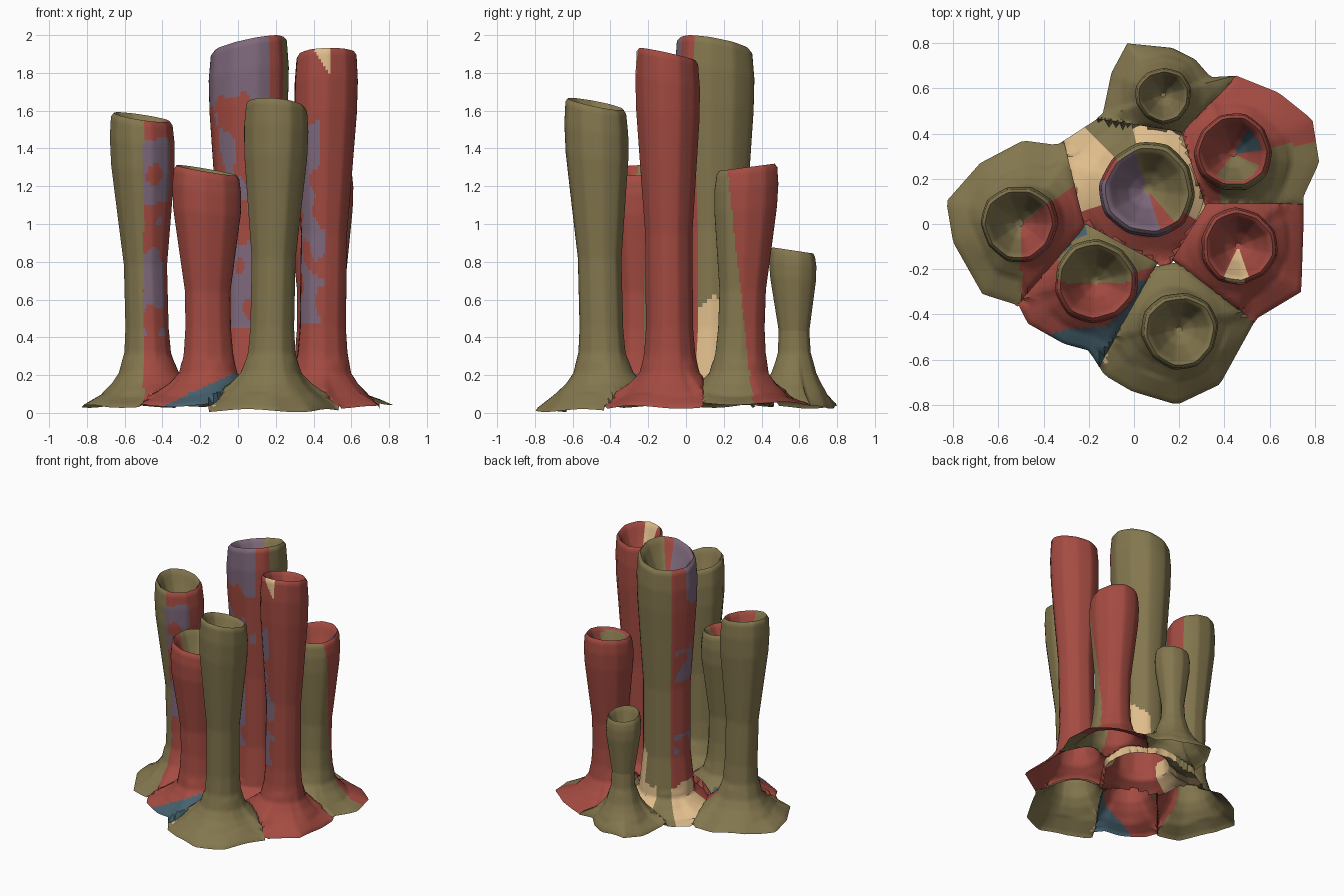
import bpy, bmesh, math
from mathutils import Vector, noise, geometry

if "Cube" in bpy.data.objects:
    bpy.data.objects.remove(bpy.data.objects["Cube"])

OLIVE, RED, TAN, PURPLE, TEAL = range(5)


def material(name, rgb):
    m = bpy.data.materials.new(name)
    m.diffuse_color = (*rgb, 1)
    m.use_nodes = True
    m.node_tree.nodes["Principled BSDF"].inputs["Base Color"].default_value = m.diffuse_color
    return m


MATS = [material("olive", (.23, .185, .077)), material("brick_red", (.37, .07, .053)),
        material("sand", (.74, .51, .26)), material("dusty_purple", (.21, .14, .20)),
        material("slate_teal", (.06, .12, .155))]

# Outline of the spread feet, seen from above
OUTLINE = [Vector(p) for p in (
    (-.83, .1), (-.68, .27), (-.49, .37), (-.34, .35), (-.14, .48), (-.1, .67), (-.03, .8), (.17, .78),
    (.27, .73), (.34, .65), (.44, .66), (.64, .58), (.79, .46), (.82, .27), (.75, .12), (.75, 0), (.74, -.3),
    (.54, -.42), (.38, -.71), (.19, -.8), (-.01, -.74), (-.13, -.67), (-.2, -.56), (-.31, -.53),
    (-.47, -.44), (-.51, -.36), (-.67, -.31), (-.8, -.08))]


def reach(c, a, cap):
    """Distance from a foot centre to the outline in one direction."""
    end = c + Vector((math.cos(a), math.sin(a))) * cap
    hits = [geometry.intersect_line_line_2d(c, end, p, q) for p, q in zip(OUTLINE, OUTLINE[1:] + OUTLINE[:1])]
    return min([(h - c).length for h in hits if h] + [cap])


def within(a, lo, hi):
    return (a - lo) % 360 < hi - lo


# Colour rules: a = angle about tube, p = position, inside = cup, n = noise
def left_rule(a, p, inside, n):
    if p.x < -.5 or p.y > .75 * (p.x + .5):
        return OLIVE
    low, high = abs(p.z - .6) < .2, abs(p.z - 1.28) < .17
    if not inside and within(a, -105, -25) and .4 < p.z < 1.46 and n > (-.2 if low or high else .1):
        return PURPLE
    return RED


def front_left_rule(a, p, inside, n):
    if inside:
        return RED if p.y < -.26 else OLIVE
    if p.y < -.25 and p.z < .22 + .47 * p.x:
        return TEAL
    if p.z < .16 and within(a, 105, 138):
        return TEAL
    return RED if within(a, -205 if p.z < .3 else -185, 12) else OLIVE


def centre_rule(a, p, inside, n):
    if inside:
        return PURPLE if within(a, 110, 290) else RED if within(a, 290, 310) else OLIVE
    stripe = within(a, 103, 133)
    if not stripe and p.z < .25 + .05 * n and within(a, 60, 200):
        return TAN
    if p.z < .62 - .002 * abs(a) and within(a, -33, 70):
        return TAN
    if within(a, -33, 133):
        return OLIVE
    if within(a, 165, 302) and p.z + .15 * n > 1.64:
        return PURPLE
    if .45 < p.z < 1.25 and n > -.12 and within(a, 232, 275):
        return PURPLE
    if within(a, 145, 225) and n > -.05 and (abs(p.z - 1.15) < .12 or abs(p.z - .55) < .08):
        return PURPLE
    return PURPLE if 1.25 < p.z < 1.6 and n > .28 and a < -60 else RED


def front_rule(a, p, inside, n):
    return TAN if p.x < -.12 and p.z < .13 and p.y > -.61 else OLIVE


def right_rule(a, p, inside, n):
    if inside:
        return TAN if within(a, -115, -72) else RED
    if p.y < -.15 and p.z > 1.8 and .4 + .6 * (1.93 - p.z) < p.x < .49:
        return TAN
    edge = .46 if p.z < 1.05 else .43
    if .48 < p.z < 1.55 and p.y < -.08 and p.x < edge and n > (-.18 if .33 < p.x < .42 else .05):
        return PURPLE
    return RED


def back_right_rule(a, p, inside, n):
    if inside:
        if within(a, 5, 60) and p.z < 1.26:
            return TEAL
        return OLIVE if within(a, -125, -25) and p.z < 1.26 else RED
    return OLIVE if p.x > .38 and p.y < .36 - .11 * p.z else RED


def back_rule(a, p, inside, n):
    return OLIVE


# name, base centre, top centre, height, top radius, waist, foot radius, rim slope, foot z, rule
TUBES = [
    ("left_tube", (-.47, .02), (-.51, .0), 1.565, .17, .113, .365, (-.15, .1), .035, left_rule),
    ("front_left_tube", (-.155, -.25), (-.17, -.255), 1.285, .185, .122, .35, (-.17, .05), .04, front_left_rule),
    ("centre_tube", (.06, .15), (.06, .15), 1.95, .212, .165, .49, (.2, -.17), .04, centre_rule),
    ("front_tube", (.172, -.435), (.205, -.475), 1.635, .17, .116, .36, (-.1, -.2), .012, front_rule),
    ("right_tube", (.44, -.085), (.465, -.1), 1.9, .17, .124, .36, (.05, -.22), .03, right_rule),
    ("back_right_tube", (.44, .275), (.44, .32), 1.3, .172, .125, .385, (.0, .13), .05, back_right_rule),
    ("back_tube", (.13, .58), (.13, .567), .86, .124, .08, .27, (.0, -.15), .03, back_rule),
]
COLS = 80


def profile(h, r, w, foot, z0):
    """Radius and height from flared foot up to the lip and down into the cup."""
    f = min(foot, .36)
    outer = [(foot, z0), (.97 * f, z0 + .015), (.72 * f, .095), (.54 * f, .155), (max(.43 * f, w * 1.15), .21),
             (w * 1.08, .32), (w, .45), (w, .5 * h), (w + .4 * (r - w), .64 * h), (r * .98, .83 * h),
             (r, .92 * h), (r * .95, h - .02), (r * .87, h)]
    cup = [(r * .78, h - .02), (r * .62, h - .09), (r * .38, h - .18), (r * .08, h - .24)]
    pts, flags = [outer[0]], []
    for k, (a, b) in enumerate(zip(outer + cup, (outer + cup)[1:])):
        steps = max(1, math.ceil(math.dist(a, b) / .022))
        for s in range(1, steps + 1):
            t = s / steps
            pts.append((a[0] + (b[0] - a[0]) * t, a[1] + (b[1] - a[1]) * t))
            flags.append(k >= len(outer) - 1)
    return pts, flags


def seam_height(x, y):
    """Shared height where two feet meet."""
    d = min(math.dist((x, y), t[1]) / t[6] for t in TUBES)
    return .04 + .17 * max(0, (1 - d) / .58) ** 1.5


def build(index, tube):
    name, base, top, h, r, w, foot, slope, z0, rule = tube
    base, top = Vector(base), Vector(top)
    pts, flags = profile(h, r, w, foot, z0)
    core = w * 1.15
    angles = [2 * math.pi * i / COLS for i in range(COLS)]
    spread = [reach(base, a, foot * 1.25) for a in angles]
    bm = bmesh.new()
    rings = []
    for rad, z in pts:
        t = max(0, min(1, z / h))
        c = base.lerp(top, t)
        ring = []
        for a, far in zip(angles, spread):
            # soft ten-sided section with a slight wobble; the foot follows the outline
            ten = math.cos(math.pi / 10) / math.cos((a + index) % (math.pi / 5) - math.pi / 10)
            rr = rad * (.4 + .6 * ten) * (1.01 + .025 * math.sin(3 * a + index * 2))
            if z < .3 and rad > core:
                k = (rad - core) / (foot - core)
                goal = core + k * (far - core)
                rr = min(max(rr * (1 - k) + goal * k, goal), max(far, core))
            dx, dy = rr * math.cos(a), rr * math.sin(a)
            dz = t ** 3 * (slope[0] * dx + slope[1] * dy)
            if z < .1:
                dz += .008 * math.sin(4 * a + index)
            ring.append(bm.verts.new((c.x + dx, c.y + dy, max(0, z + dz))))
        rings.append(ring)
    for k, (lo, hi) in enumerate(zip(rings, rings[1:])):
        for i in range(COLS):
            j = (i + 1) % COLS
            bm.faces.new((lo[i], lo[j], hi[j], hi[i])).material_index = int(flags[k])
    bm.faces.new(rings[-1]).material_index = 1

    # trim the foot where it meets each neighbour and level the seam
    cut = []
    for other in TUBES:
        d = Vector(other[1]) - base
        if other is tube or d.length > .95:
            continue
        mid = base + d * (foot / (foot + other[6]) + .008)
        res = bmesh.ops.bisect_plane(bm, geom=bm.verts[:] + bm.edges[:] + bm.faces[:], dist=1e-5,
                                     plane_co=(mid.x, mid.y, 0), plane_no=(d.x, d.y, 0), clear_outer=True)
        cut += [g for g in res["geom_cut"] if isinstance(g, bmesh.types.BMVert)]
    for v in cut:
        if v.is_valid and v.co.z < .3:
            v.co.z = seam_height(v.co.x, v.co.y)

    # colour by direction and height
    for face in bm.faces:
        p = face.calc_center_median()
        c = base.lerp(top, max(0, min(1, p.z / h)))
        a = math.degrees(math.atan2(p.y - c.y, p.x - c.x))
        n = noise.noise(Vector((p.x * 10, p.y * 10, p.z * 7)))
        face.material_index = rule(a, p, face.material_index == 1, n)

    mesh = bpy.data.meshes.new(name)
    for m in MATS:
        mesh.materials.append(m)
    bm.to_mesh(mesh)
    bm.free()
    ob = bpy.data.objects.new(name, mesh)
    bpy.context.collection.objects.link(ob)
    bpy.context.view_layer.objects.active = ob
    ob.select_set(True)
    bpy.ops.object.shade_smooth_by_angle(angle=math.radians(50))
    ob.select_set(False)


for i, tube in enumerate(TUBES):
    build(i, tube)
